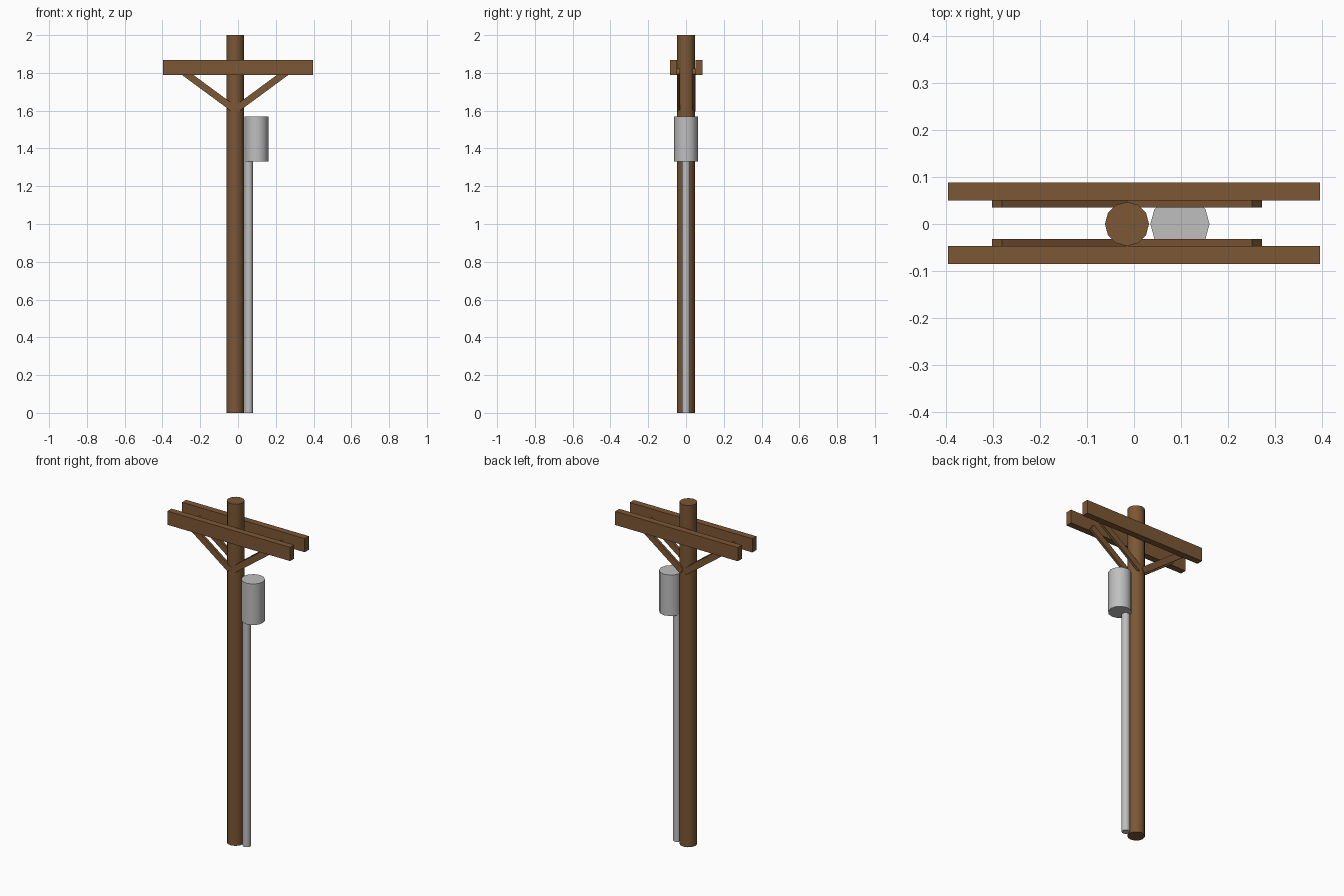
import bpy, math
from mathutils import Vector

cube = bpy.data.objects.get("Cube")
if cube:
    bpy.data.objects.remove(cube, do_unlink=True)


def make_material(name, rgb):
    mat = bpy.data.materials.new(name)
    mat.use_nodes = True
    mat.diffuse_color = (*rgb, 1)
    mat.node_tree.nodes["Principled BSDF"].inputs["Base Color"].default_value = (*rgb, 1)
    return mat


wood = make_material("brown wood", (0.20, 0.095, 0.035))
metal = make_material("grey metal", (0.52, 0.52, 0.52))


def finish(name, mat):
    obj = bpy.context.object
    obj.name = name
    obj.data.materials.append(mat)
    return obj


def cylinder(name, x, radius, bottom, top, mat):
    # Twelve sides with corners on the x and y axes
    bpy.ops.mesh.primitive_cylinder_add(vertices=12, radius=radius, depth=top - bottom,
                                        location=(x, 0, (bottom + top) / 2))
    bpy.ops.object.shade_smooth_by_angle(angle=math.radians(40))
    return finish(name, mat)


def beam(name, start, end, thickness, height, mat):
    # Box running between two points in a plane of constant y
    a, b = Vector(start), Vector(end)
    run = b - a
    bpy.ops.mesh.primitive_cube_add(size=1, location=(a + b) / 2,
                                    rotation=(0, -math.atan2(run.z, run.x), 0))
    obj = finish(name, mat)
    obj.scale = (run.length, thickness, height)
    bpy.ops.object.transform_apply(location=False, rotation=False, scale=True)
    return obj


# Upright parts
POLE_X = -0.015
cylinder("pole", POLE_X, 0.047, 0, 2, wood)
cylinder("transformer", 0.098, 0.063, 1.33, 1.57, metal)
cylinder("conduit", 0.057, 0.022, 0, 1.33, metal)

# Paired crossarms, each with two diagonal braces
for face, arm_y, brace_y in (("front", -0.066, -0.039), ("back", 0.069, 0.043)):
    beam(face + "_crossarm", (-0.397, arm_y, 1.828), (0.397, arm_y, 1.828), 0.038, 0.08, wood)
    for side, sign in (("left", 1), ("right", -1)):
        beam(f"{face}_{side}_brace",
             (POLE_X + sign * 0.008, brace_y, 1.61),
             (POLE_X + sign * 0.277, brace_y, 1.808), 0.015, 0.036, wood)
